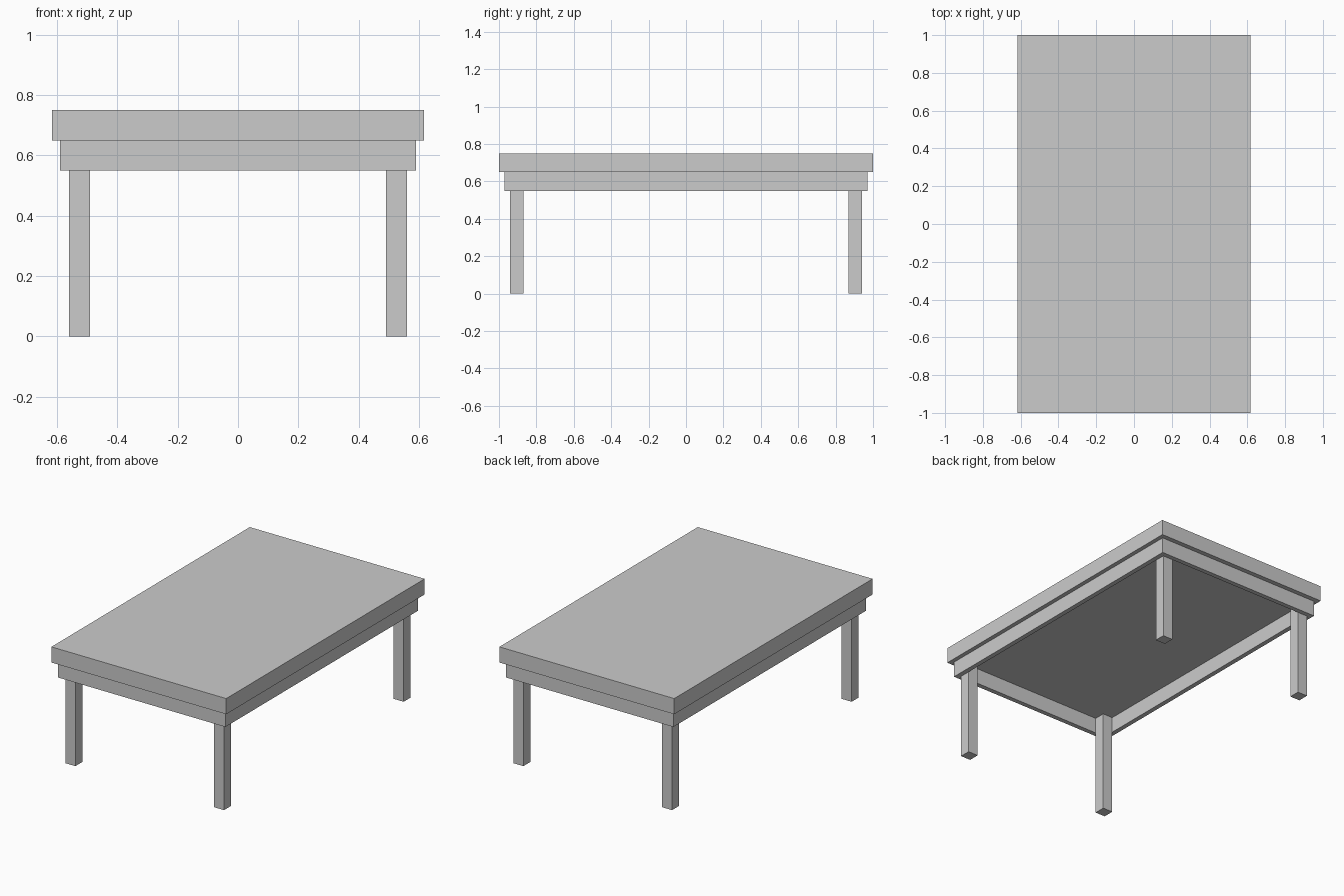
import bpy

if "Cube" in bpy.data.objects:
    bpy.data.objects.remove(bpy.data.objects["Cube"])

TOP_X, TOP_Y = 0.617, 1.0        # half sizes of the tabletop
APR_X, APR_Y = 0.59, 0.97        # half sizes of the apron frame
APR_T = 0.03                     # apron board thickness
LEG = 0.07                       # leg width
Z_APR, Z_TOP, Z_MAX = 0.55, 0.65, 0.75


def box(name, lo, hi):
    """Axis-aligned box between two corners."""
    centre = [(a + b) / 2 for a, b in zip(lo, hi)]
    bpy.ops.mesh.primitive_cube_add(size=1, location=centre)
    ob = bpy.context.object
    ob.name = name
    ob.scale = [b - a for a, b in zip(lo, hi)]
    bpy.ops.object.transform_apply(location=False, rotation=False, scale=True)
    return ob


# Tabletop slab
box("tabletop", (-TOP_X, -TOP_Y, Z_TOP), (TOP_X, TOP_Y, Z_MAX))

# Apron boards: long sides fit between the full-width ends
in_x, in_y = APR_X - APR_T, APR_Y - APR_T
for s, end, side in ((-1, "front", "left"), (1, "back", "right")):
    y0, y1 = sorted((s * in_y, s * APR_Y))
    box(f"{end}_apron", (-APR_X, y0, Z_APR), (APR_X, y1, Z_TOP))
    x0, x1 = sorted((s * in_x, s * APR_X))
    box(f"{side}_apron", (x0, -in_y, Z_APR), (x1, in_y, Z_TOP))

# Legs sit in the inner corners of the apron and reach the tabletop
for sx, side in ((-1, "left"), (1, "right")):
    for sy, end in ((-1, "front"), (1, "back")):
        x0, x1 = sorted((sx * in_x, sx * (in_x - LEG)))
        y0, y1 = sorted((sy * in_y, sy * (in_y - LEG)))
        box(f"{end}_{side}_leg", (x0, y0, 0), (x1, y1, Z_TOP))
